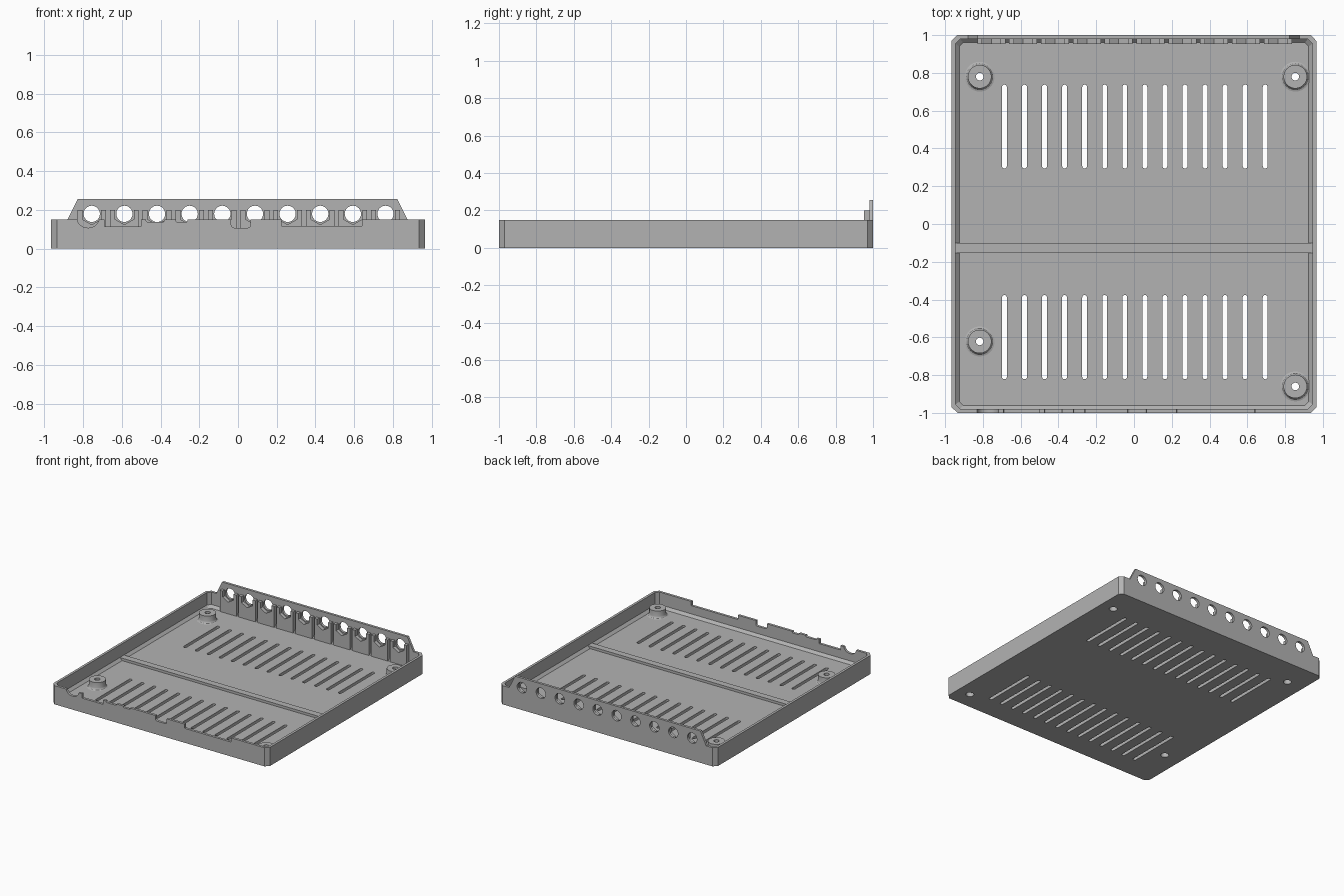
import bpy, bmesh, math
from mathutils import Vector

if "Cube" in bpy.data.objects:
    bpy.data.objects.remove(bpy.data.objects["Cube"], do_unlink=True)

grey = bpy.data.materials.new("plain grey")
grey.use_nodes = True
grey.diffuse_color = (0.45, 0.45, 0.45, 1)
grey.node_tree.nodes["Principled BSDF"].inputs["Base Color"].default_value = (0.45, 0.45, 0.45, 1)

WALL_X, WALL_Y, RIM, FLOOR, WALL = 0.965, 1.0, 0.15, 0.03, 0.02


def loft(bm, rings, closed=False):
    """Skin equal-length rings of points; cap the ends unless closed."""
    loops = [[bm.verts.new(p) for p in ring] for ring in rings]
    n = len(loops[0])
    pairs = list(zip(loops, loops[1:] + loops[:1])) if closed else list(zip(loops, loops[1:]))
    for a, b in pairs:
        for i in range(n):
            bm.faces.new((a[i], a[(i + 1) % n], b[(i + 1) % n], b[i]))
    if not closed:
        bm.faces.new(loops[0][::-1])
        bm.faces.new(loops[-1])


def upright(bm, outline, z0, z1):
    loft(bm, [[(x, y, z) for x, y in outline] for z in (z0, z1)])


def through(bm, outline, y0, y1):
    loft(bm, [[(x, y, z) for x, z in outline] for y in (y0, y1)])


def rect(x0, x1, y0, y1):
    return [(x0, y0), (x1, y0), (x1, y1), (x0, y1)]


def circle(cx, cy, r, n=32, turn=0.0):
    return [(cx + r * math.cos(turn + math.tau * i / n),
             cy + r * math.sin(turn + math.tau * i / n)) for i in range(n)]


def slot(x, y0, y1, r, n=8):
    """Upright slot outline with round ends."""
    arc = [math.pi * i / n for i in range(n + 1)]
    return ([(x + r * math.cos(a), y1 - r + r * math.sin(a)) for a in arc] +
            [(x - r * math.cos(a), y0 + r - r * math.sin(a)) for a in arc])


def notch(x0, x1, z, r):
    """Opening cut from the rim down to z, with rounded lower corners."""
    top = RIM + 0.1
    arc = [math.pi / 2 * i / 6 for i in range(7)]
    left = [(x0 + r - r * math.cos(a), z + r - r * math.sin(a)) for a in arc]
    right = [(x1 - r + r * math.sin(a), z + r - r * math.cos(a)) for a in arc]
    return [(x0, top)] + left + right + [(x1, top)]


def plan(inset, chamfer, z):
    x, y, c = WALL_X - inset, WALL_Y - inset, chamfer
    return [(x, c - y, z), (x, y - c, z), (x - c, y, z), (c - x, y, z),
            (-x, y - c, z), (-x, c - y, z), (c - x, -y, z), (x - c, -y, z)]


def finish(name, bm):
    bmesh.ops.recalc_face_normals(bm, faces=bm.faces)
    mesh = bpy.data.meshes.new(name)
    bm.to_mesh(mesh)
    bm.free()
    ob = bpy.data.objects.new(name, mesh)
    bpy.context.collection.objects.link(ob)
    mesh.materials.append(grey)
    return ob


def cut(ob, bm):
    tool = finish("cutter", bm)
    tool.hide_render = True
    mod = ob.modifiers.new("cut", "BOOLEAN")
    mod.operation, mod.solver, mod.object = "DIFFERENCE", "EXACT", tool
    bpy.context.view_layer.objects.active = ob
    bpy.ops.object.modifier_apply(modifier=mod.name)
    bpy.data.objects.remove(tool, do_unlink=True)


def smooth(ob):
    bpy.ops.object.select_all(action="DESELECT")
    ob.select_set(True)
    bpy.context.view_layer.objects.active = ob
    bpy.ops.object.shade_smooth_by_angle(angle=math.radians(30))


ports = [-0.755 + 0.1685 * i for i in range(10)]
PORT_Z = 0.18
posts = [(-0.817, 0.78), (0.854, 0.78), (-0.817, -0.622), (0.854, -0.86)]


def port_holes():
    bm = bmesh.new()
    for x in ports:
        through(bm, circle(x, PORT_Z, 0.042), 0.9, 1.1)
    return bm


# Tray: chamfered box, hollowed with a sloped foot along the walls
bm = bmesh.new()
loft(bm, [plan(0, 0.03, 0), plan(0, 0.03, RIM)])
tray = finish("tray", bm)
bm = bmesh.new()
loft(bm, [plan(2 * WALL, 0.02, FLOOR), plan(WALL, 0.025, FLOOR + WALL),
          plan(WALL, 0.025, RIM + 0.1)])
cut(tray, bm)

# Vent slots and screw holes in the floor
bm = bmesh.new()
for i in range(14):
    x = -0.686 + 0.1062 * i
    upright(bm, slot(x, 0.294, 0.738, 0.013), -0.1, 0.1)
    upright(bm, slot(x, -0.822, -0.376, 0.013), -0.1, 0.1)
for x, y in posts:
    upright(bm, circle(x, y, 0.03), -0.1, 0.1)
cut(tray, bm)

# Openings in the front wall
bm = bmesh.new()
for x0, x1, z, r in [(-0.832, -0.716, 0.108, 0.055), (-0.69, -0.5, 0.115, 0.004),
                     (-0.475, -0.38, 0.138, 0.01), (-0.32, -0.26, 0.138, 0.006),
                     (-0.035, 0.065, 0.108, 0.015), (0.225, 0.64, 0.116, 0.004)]:
    through(bm, notch(x0, x1, z, r), -1.1, -0.97)
cut(tray, bm)
cut(tray, port_holes())
smooth(tray)

# Raised back panel with round ports
bm = bmesh.new()
through(bm, [(-0.88, RIM), (0.876, RIM), (0.822, 0.256), (-0.828, 0.256)], WALL_Y - WALL, WALL_Y)
panel = finish("back_panel", bm)
cut(panel, port_holes())
smooth(panel)

# Port blocks behind the panel, each with a hexagonal seat
bm = bmesh.new()
for x in ports:
    upright(bm, rect(x - 0.074, x + 0.074, 0.952, WALL_Y - WALL), FLOOR, 0.2)
blocks = finish("port_blocks", bm)
bm = bmesh.new()
for x in ports:
    through(bm, circle(x, PORT_Z, 0.056, 6, math.pi / 6), 0.9, 1.1)
cut(blocks, bm)

# Low rib across the floor
bm = bmesh.new()
upright(bm, rect(WALL - WALL_X, WALL_X - WALL, -0.153, -0.1), FLOOR, FLOOR + WALL)
finish("floor_rib", bm)

# Screw posts: turned profile with a flared foot and stepped bore
profile = [(0.03, FLOOR), (0.03, 0.04), (0.02, 0.04), (0.02, 0.09), (0.062, 0.09),
           (0.062, 0.048), (0.065, 0.039), (0.07, 0.033), (0.079, FLOOR)]
for i, (x, y) in enumerate(posts):
    bm = bmesh.new()
    loft(bm, [[(px, py, z) for px, py in circle(x, y, r, 40)] for r, z in profile], closed=True)
    smooth(finish(f"screw_post_{i + 1}", bm))
